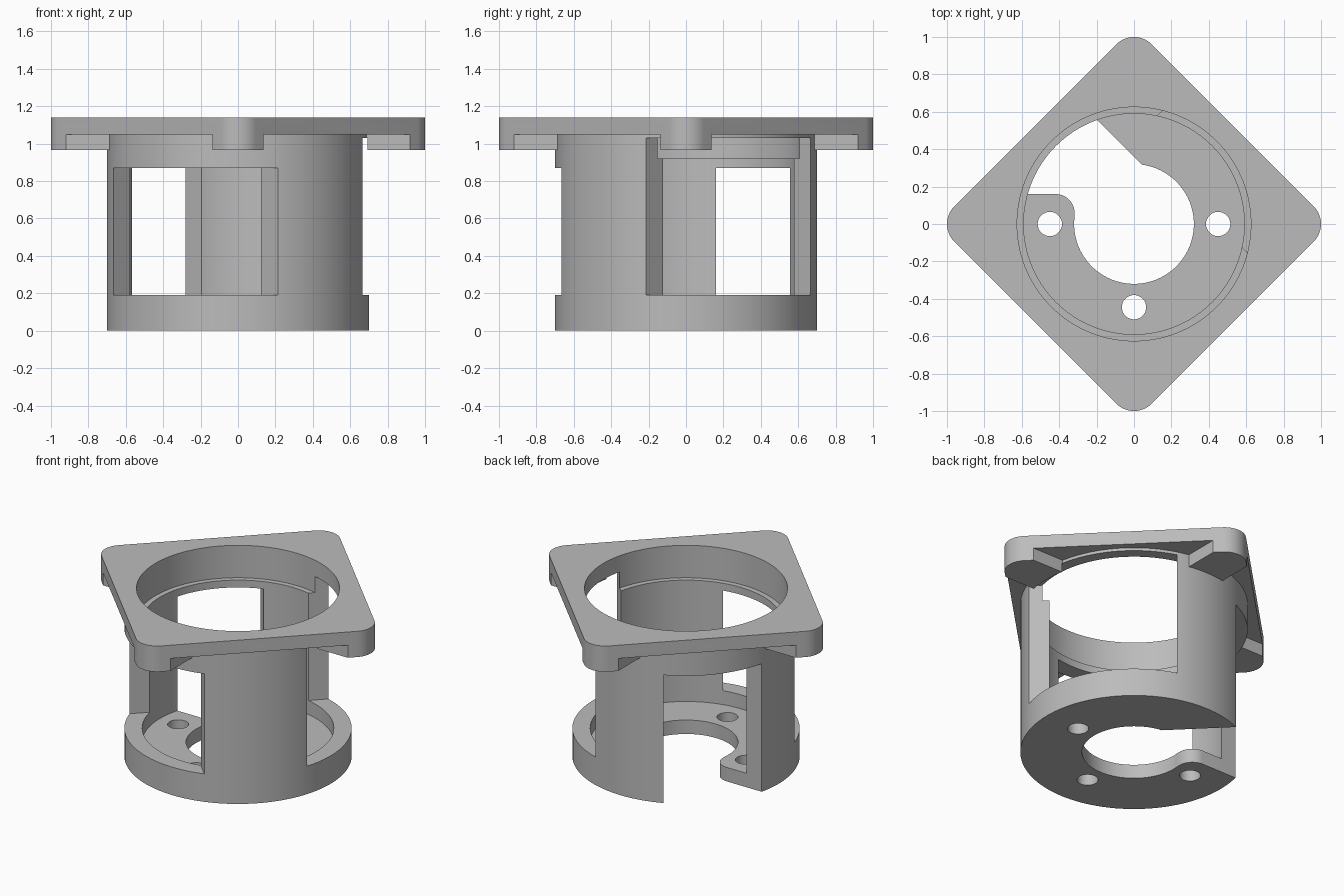
import bpy, bmesh
from math import cos, sin, radians

if "Cube" in bpy.data.objects:
    bpy.data.objects.remove(bpy.data.objects["Cube"], do_unlink=True)

grey = bpy.data.materials.new("plain_grey")
grey.use_nodes = True
grey.diffuse_color = (0.5, 0.5, 0.5, 1)
grey.node_tree.nodes["Principled BSDF"].inputs["Base Color"].default_value = (0.5, 0.5, 0.5, 1)


def arc(cx, cy, r, a0, a1, n):
    """Points along an arc, angles in degrees, both ends included."""
    angles = [radians(a0 + (a1 - a0) * i / n) for i in range(n + 1)]
    return [(cx + r * cos(a), cy + r * sin(a)) for a in angles]


def circle(r, cx=0, cy=0, n=120):
    return arc(cx, cy, r, 0, 360, n)[:-1]


def prism(name, points, z0, z1):
    """Extrude a flat outline from z0 to z1."""
    bm = bmesh.new()
    face = bm.faces.new([bm.verts.new((x, y, z0)) for x, y in points])
    top = bmesh.ops.extrude_face_region(bm, geom=[face])["geom"]
    verts = [v for v in top if isinstance(v, bmesh.types.BMVert)]
    bmesh.ops.translate(bm, verts=verts, vec=(0, 0, z1 - z0))
    bmesh.ops.recalc_face_normals(bm, faces=bm.faces)
    mesh = bpy.data.meshes.new(name)
    bm.to_mesh(mesh)
    bm.free()
    mesh.materials.append(grey)
    obj = bpy.data.objects.new(name, mesh)
    bpy.context.collection.objects.link(obj)
    return obj


def combine(target, tool, operation="DIFFERENCE"):
    """Apply a boolean and discard the tool object."""
    tool.hide_render = True
    mod = target.modifiers.new("combine", "BOOLEAN")
    mod.operation = operation
    mod.solver = "EXACT"
    mod.object = tool
    bpy.context.view_layer.objects.active = target
    bpy.ops.object.modifier_apply(modifier=mod.name)
    bpy.data.objects.remove(tool, do_unlink=True)


# Diamond mounting plate with rounded corners
R = 0.133
outline = []
for k in range(4):
    a = 90 * k
    outline += arc((1 - R) * cos(radians(a)), (1 - R) * sin(radians(a)), R, a - 45, a + 45, 12)
plate = prism("mounting_plate", outline, 0.965, 1.14)

# Relieve the underside between the four corner pads
for sx in (-1, 1):
    for sy in (-1, 1):
        square = [(sx * x, sy * y) for x, y in
                  ((0.135, 0.135), (1.2, 0.135), (1.2, 1.2), (0.135, 1.2))]
        combine(plate, prism("pad_relief", square, 0.8, 1.05))

# Cylindrical housing joined to the plate
housing = prism("motor_housing", circle(0.7), 0, 1.1)
combine(housing, plate, "UNION")

# Stepped bore, floor opening and screw holes
combine(housing, prism("bore", circle(0.59), 0.095, 1.0))
combine(housing, prism("upper_bore", circle(0.625), 0.92, 1.3))
combine(housing, prism("floor_hole", circle(0.32), -0.1, 0.3))
for x, y in ((-0.45, 0), (0.45, 0), (0, -0.445)):
    combine(housing, prism("screw_hole", circle(0.065, x, y, 32), -0.1, 0.15))

# Two side windows with flared jambs
WALL = 0.706
front = [(-0.45, 0)] + arc(0, 0, WALL, 198, 288, 40)
side = [(0, 0.45)] + arc(0, 0, WALL, 72, -18, 40)
combine(housing, prism("front_window", front, 0.19, 0.87))
combine(housing, prism("side_window", side, 0.19, 1.03))

# Back left opening that also notches the floor
notch = [(0.1, 0.26), (-0.5, 0.86), (-0.9, 0.86), (-0.9, 0.16)]
notch += arc(-0.418, 0.06, 0.1, 90, 0, 10)
notch += [(-0.318, 0.01), (-0.2, 0.01)]
combine(housing, prism("cable_opening", notch, -0.1, 0.87))

# Smooth round walls, crisp edges
bpy.ops.object.select_all(action="DESELECT")
housing.select_set(True)
bpy.context.view_layer.objects.active = housing
bpy.ops.object.shade_smooth_by_angle(angle=radians(30))
